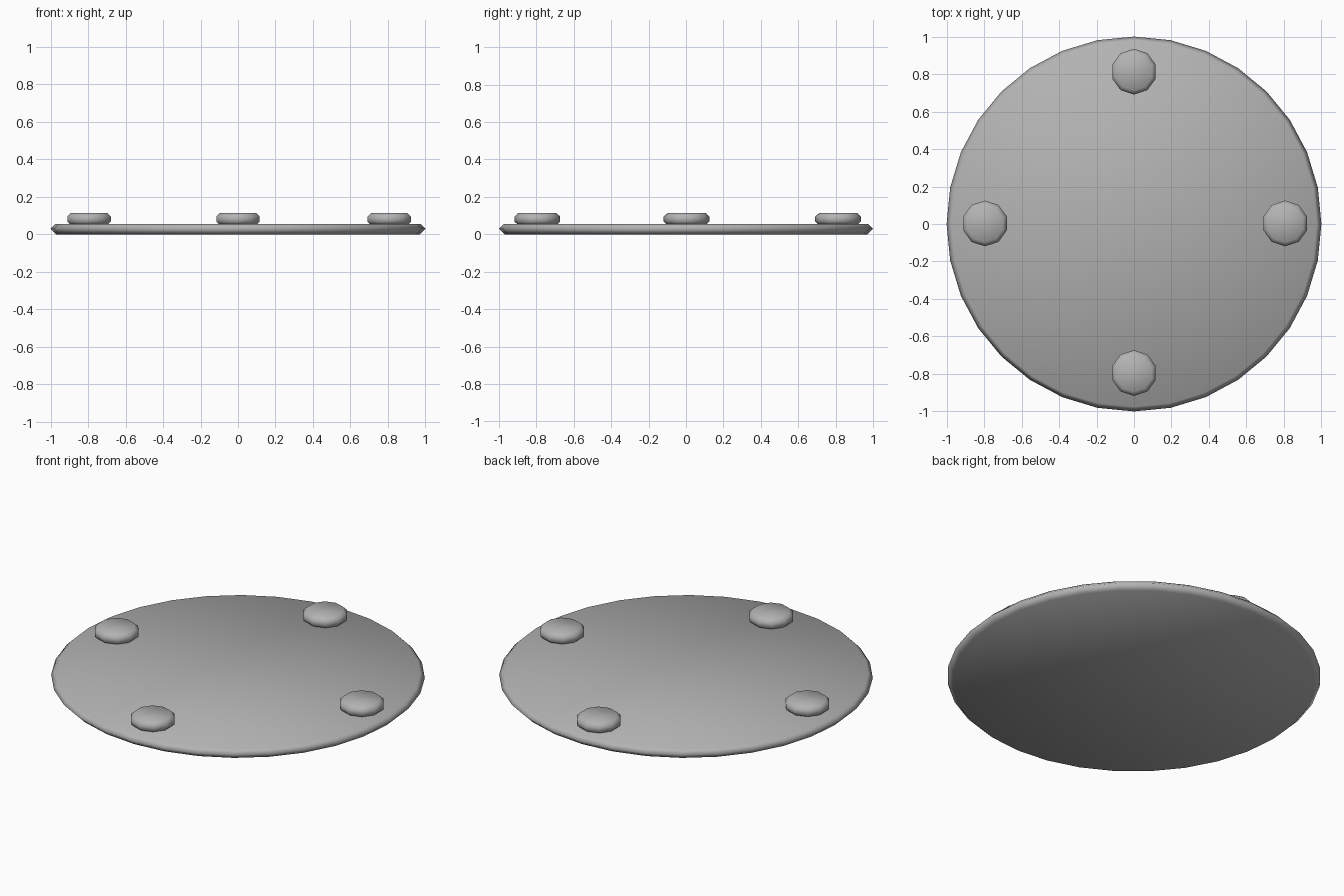
import bpy, bmesh, math

if "Cube" in bpy.data.objects:
    bpy.data.objects.remove(bpy.data.objects["Cube"])

grey = bpy.data.materials.new("plain grey")
grey.diffuse_color = (0.45, 0.45, 0.45, 1)
grey.use_nodes = True
grey.node_tree.nodes["Principled BSDF"].inputs["Base Color"].default_value = grey.diffuse_color


def lathe(name, profile, sides, centre=(0, 0), turn=0.0):
    """Solid of revolution from (radius, z) rings, capped at both ends."""
    bm = bmesh.new()
    rings = []
    for r, z in profile:
        rings.append([bm.verts.new((r * math.cos(turn + math.tau * i / sides),
                                    r * math.sin(turn + math.tau * i / sides), z))
                      for i in range(sides)])
    for a, b in zip(rings, rings[1:]):
        for i in range(sides):
            j = (i + 1) % sides
            bm.faces.new((a[i], a[j], b[j], b[i]))
    bm.faces.new(rings[0][::-1])
    bm.faces.new(rings[-1])
    for f in bm.faces:
        f.smooth = True
    me = bpy.data.meshes.new(name)
    bm.to_mesh(me)
    bm.free()
    me.materials.append(grey)
    ob = bpy.data.objects.new(name, me)
    ob.location = (centre[0], centre[1], 0)
    bpy.context.collection.objects.link(ob)
    return ob


# Thin round plate with a pointed rim
lathe("round_plate", [(0.97, 0), (1.0, 0.03), (0.975, 0.055)], 32)

# Four ten-sided pads near the rim
pad = [(0.105, 0.052), (0.122, 0.068), (0.122, 0.095), (0.1, 0.115)]
for name, c in (("right_pad", (0.807, 0.003)), ("back_pad", (0, 0.813)),
                ("left_pad", (-0.795, 0.003)), ("front_pad", (0, -0.795))):
    lathe(name, pad, 10, c, math.pi / 2)
